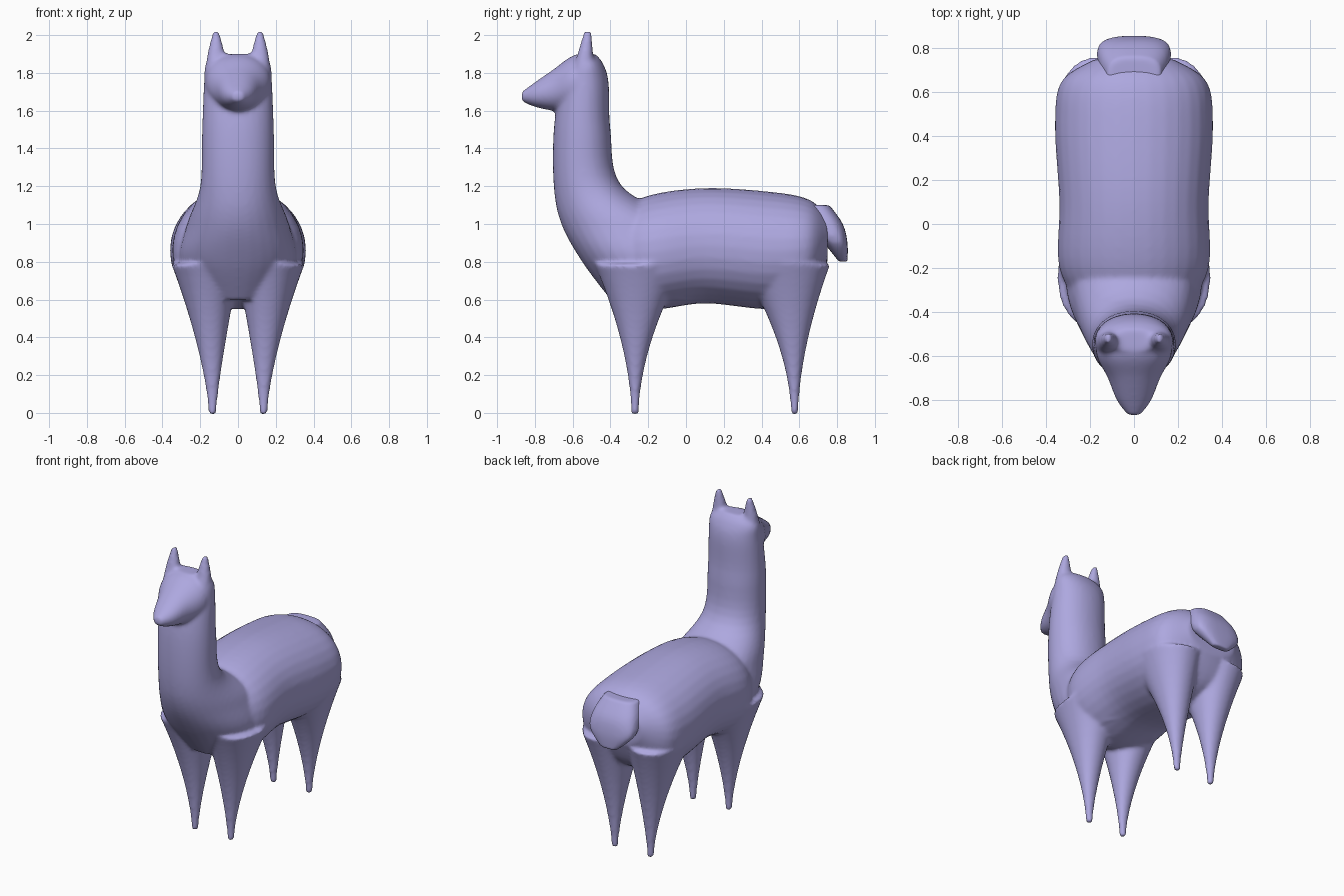
import bpy, bmesh, math
from mathutils import Vector

if "Cube" in bpy.data.objects:
    bpy.data.objects.remove(bpy.data.objects["Cube"])

lavender = bpy.data.materials.new("lavender")
lavender.use_nodes = True
colour = (0.42, 0.39, 0.74, 1)
lavender.diffuse_color = colour
lavender.node_tree.nodes["Principled BSDF"].inputs["Base Color"].default_value = colour


def spline(points, steps=6):
    """Smooth curve through the given points, with the ends kept."""
    points = [Vector(point) for point in points]
    padded = [points[0]] + points + [points[-1]]
    result = []
    for before, start, end, after in zip(padded, padded[1:], padded[2:], padded[3:]):
        leave, arrive = (end - before) / 2, (after - start) / 2
        for step in range(steps):
            t = step / steps
            ease = t * t * (3 - 2 * t)
            result.append(start.lerp(end, ease)
                          + leave * t * (1 - t) ** 2 - arrive * t * t * (1 - t))
    return result + [points[-1]]


def rounded(value, power):
    return math.copysign(abs(value) ** (2 / power), value)


def loft(bm, axis, sections, centre=lambda along: 0, power=2.1, sides=32):
    """Closed skin over oval rings: (position, half width, low edge, high edge)."""
    rings = []
    for along, half_width, low, high in sections:
        ring = []
        for side in range(sides):
            angle = math.tau * side / sides
            x = centre(along) + half_width * rounded(math.cos(angle), power)
            across = (low + high) / 2 + (high - low) / 2 * rounded(math.sin(angle), power)
            ring.append(bm.verts.new((x, across, along) if axis == "z" else (x, along, across)))
        rings.append(ring)
    for lower, upper in zip(rings, rings[1:]):
        for side in range(sides):
            following = (side + 1) % sides
            bm.faces.new((lower[side], lower[following], upper[following], upper[side]))
    bm.faces.new(rings[0])
    bm.faces.new(rings[-1])


def add_leg(bm, side, foot_y, lean, top=0.8, steps=12):
    """Leg that flares from a small foot into the torso."""
    sections = []
    for step in range(steps + 1):
        z = top * step / steps
        middle = foot_y + lean * z * z
        depth = 0.02 + 0.33 * z ** 1.8
        sections.append((z - 0.01, 0.02 + 0.22 * z ** 1.4, middle - depth, middle + depth))
    loft(bm, "z", sections, lambda along: side * (0.135 + 0.06 * along * along))


def add_ear(bm, side, steps=8):
    """Pointed ear with an upright back edge."""
    sections = []
    for step in range(steps + 1):
        t = step / steps
        sections.append((1.74 + 0.28 * t, 0.06 - 0.045 * t * t,
                         -0.62 + 0.08 * t, -0.48 - 0.02 * t))
    loft(bm, "z", sections, lambda along: side * 0.116)


def finish(name, bm, smoothing):
    """Fuse the overlapping shells into one soft surface."""
    bmesh.ops.recalc_face_normals(bm, faces=bm.faces)
    mesh = bpy.data.meshes.new(name)
    bm.to_mesh(mesh)
    bm.free()
    mesh.materials.append(lavender)
    mesh.shade_smooth()
    part = bpy.data.objects.new(name, mesh)
    bpy.context.collection.objects.link(part)
    fuse = part.modifiers.new("fuse", "REMESH")
    fuse.mode = "VOXEL"
    fuse.voxel_size = 0.012
    fuse.use_smooth_shade = True
    soften = part.modifiers.new("soften", "SMOOTH")
    soften.factor = 0.5
    soften.iterations = smoothing


body = bmesh.new()

# Torso, from chest to rump
loft(body, "y", spline([
    (-.4, .23, .66, 1.05), (-.2, .34, .55, 1.15), (.1, .34, .58, 1.19),
    (.45, .36, .55, 1.17), (.65, .33, .62, 1.13), (.75, .18, .8, 1.04)]))

# Chest and neck, from the breast up to the crown
loft(body, "z", spline([
    (.6, .2, -.4, .1), (.8, .31, -.55, .1), (1, .27, -.66, 0), (1.2, .2, -.7, -.34),
    (1.5, .19, -.7, -.4), (1.75, .18, -.66, -.41), (1.85, .17, -.61, -.44),
    (1.9, .11, -.58, -.48)]))

# Head and muzzle
loft(body, "y", spline([
    (-.5, .17, 1.6, 1.9), (-.6, .17, 1.6, 1.89), (-.7, .12, 1.6, 1.82),
    (-.8, .08, 1.62, 1.75), (-.87, .03, 1.65, 1.7)]))

# Ears and legs on both sides
for side in (-1, 1):
    add_ear(body, side)
    add_leg(body, side, foot_y=-0.27, lean=0.04)
    add_leg(body, side, foot_y=0.575, lean=-0.08)
finish("body", body, smoothing=8)

# Tail, a flat rounded tongue hanging over the rump
tail = bmesh.new()
loft(tail, "z", spline([
    (1.1, .12, .6, .76), (1, .16, .65, .83), (.9, .16, .73, .855), (.8, .06, .81, .855)]),
    power=2.8)
finish("tail", tail, smoothing=4)
